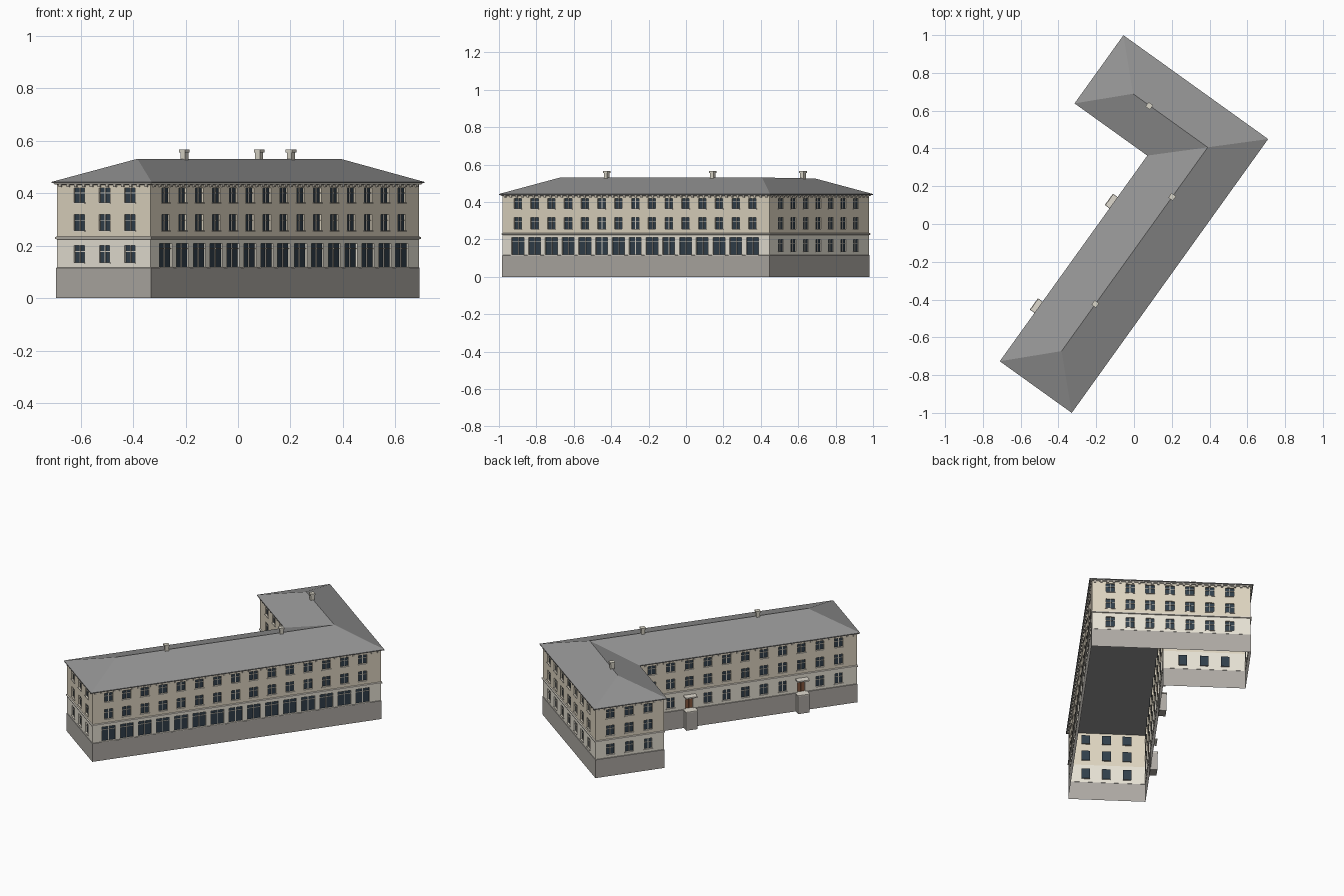
import bpy, bmesh, math
from mathutils import Matrix, Vector

if "Cube" in bpy.data.objects:
    bpy.data.objects.remove(bpy.data.objects["Cube"])

# L-shaped footprint in a local frame (s along the long wing, t across), turned into place at the end
S, T, E, W = 1.784, 0.943, 1.34, 0.469
INSET = 0.0145
PLACE = Matrix.Translation((-0.3295, -1.0, 0)) @ Matrix.Rotation(math.radians(54.35), 4, 'Z')

COLORS = {
    "plinth": (0.42, 0.40, 0.37), "ground_floor_walls": (0.80, 0.76, 0.66),
    "upper_walls": (0.73, 0.66, 0.53), "trim": (0.74, 0.70, 0.62),
    "window_bars": (0.66, 0.62, 0.54), "window_glass": (0.03, 0.05, 0.07),
    "doors": (0.24, 0.10, 0.05), "roof": (0.30, 0.30, 0.30),
    "porches": (0.42, 0.40, 0.37), "chimneys": (0.70, 0.67, 0.58),
    "brackets": (0.55, 0.51, 0.44),
}
parts = {name: bmesh.new() for name in COLORS}


def face(part, pts):
    bm = parts[part]
    bm.faces.new([bm.verts.new(p) for p in pts])


def outline(d):
    return [(d, d), (S - d, d), (S - d, T - d), (E + d, T - d), (E + d, W - d), (d, W - d)]


def sweep(part, profile):
    # profile of (inset, z) run round the whole footprint, bottom to top
    for (d0, z0), (d1, z1) in zip(profile, profile[1:]):
        lo, hi = outline(d0), outline(d1)
        for i in range(6):
            j = (i + 1) % 6
            face(part, [(*lo[i], z0), (*lo[j], z0), (*hi[j], z1), (*hi[i], z1)])


class Facade:
    def __init__(self, i):
        o = outline(INSET)
        self.p, q = Vector(o[i]), Vector(o[(i + 1) % 6])
        self.length = (q - self.p).length
        self.d = (q - self.p).normalized()
        self.n = Vector((self.d.y, -self.d.x))

    def at(self, a, z, out=0.0):
        v = self.p + self.d * a + self.n * out
        return (v.x, v.y, z)

    def panel(self, part, a0, a1, z0, z1, out=0.0):
        face(part, [self.at(a0, z0, out), self.at(a1, z0, out), self.at(a1, z1, out), self.at(a0, z1, out)])

    def box(self, part, a0, a1, z0, z1, o0, o1):
        self.panel(part, a0, a1, z0, z1, o1)
        self.sides(part, a0, a1, z0, z1, o0, o1)

    def sides(self, part, a0, a1, z0, z1, o0, o1):
        c = [(a0, z0), (a1, z0), (a1, z1), (a0, z1)]
        for (a, z), (b, y) in zip(c, c[1:] + c[:1]):
            face(part, [self.at(a, z, o0), self.at(b, y, o0), self.at(b, y, o1), self.at(a, z, o1)])

    def wall(self, part, z0, z1, holes):
        # grid of wall panels leaving the openings free
        xs = sorted({0, self.length, *[v for h in holes for v in h[:2]]})
        zs = sorted({z0, z1, *[v for h in holes for v in h[2:]]})
        for a, b in zip(xs, xs[1:]):
            for y, z in zip(zs, zs[1:]):
                ma, mz = (a + b) / 2, (y + z) / 2
                if not any(h[0] < ma < h[1] and h[2] < mz < h[3] for h in holes):
                    self.panel(part, a, b, y, z)
        for h in holes:  # reveals, wound to face into the opening
            self.sides(part, *h, 0.0, -0.008)

    def window(self, a0, a1, z0, z1, split):
        self.panel("window_glass", a0, a1, z0, z1, -0.008)
        m, t = (a0 + a1) / 2, z0 + (z1 - z0) * split
        self.box("window_bars", m - .002, m + .002, z0, z1, -.008, -.004)
        self.box("window_bars", a0, a1, t - .0015, t + .0015, -.008, -.004)
        self.box("trim", a0 - .004, a1 + .004, z0 - .004, z0, 0, .004)

    def door(self, a0, a1, z0, z1):
        self.panel("doors", a0, a1, z0, z1 - .015, -.008)
        self.panel("window_glass", a0, a1, z1 - .015, z1, -.008)
        m = (a0 + a1) / 2
        self.box("doors", m - .002, m + .002, z0, z1, -.008, -.005)
        self.box("porches", m - .034, m + .034, 0, .112, 0, .042)
        self.box("trim", m - .037, m + .037, .112, .118, 0, .045)
        self.box("trim", m - .036, m + .036, .198, .206, 0, .042)


# Facades: first column, spacing, count, big ground windows, door columns
LAYOUT = [
    (.0985, .1103, 15, True, ()), (.1055, .1147, 7, False, ()), (.09, .115, 3, False, ()),
    (.115, .122, 3, False, ()), (.0945, .1135, 11, False, (2, 8)), (.1045, .1185, 3, False, ()),
]
for i, (first, step, count, big, doors) in enumerate(LAYOUT):
    f = Facade(i)
    ground, upper = [], []
    for k in range(count):
        a = first + step * k
        if k in doors:
            h = (a - .023, a + .023, .118, .192)
            f.door(*h)
        elif big:
            h = (a - .04, a + .04, .119, .209)
            f.window(*h, .78)
        else:
            h = (a - .024, a + .024, .136, .2)
            f.window(*h, .65)
        ground.append(h)
        for z0, z1 in ((.257, .318), (.365, .42)):
            u = (a - .025, a + .025, z0, z1)
            f.window(*u, .65)
            upper.append(u)
    f.wall("ground_floor_walls", .115, .228, ground)
    f.wall("upper_walls", .228, .44, upper)
    # brackets under the cornice
    n = round(f.length / .037)
    for k in range(n):
        a = (k + .5) * f.length / n
        f.box("brackets", a - .006, a + .006, .423, .434, 0, .007)

# Plinth, string course and cornice
sweep("plinth", [(.0125, 0), (.0125, .115), (INSET, .117)])
sweep("trim", [(INSET, .224), (.009, .226), (.009, .232), (INSET, .235)])
sweep("trim", [(INSET, .432), (.008, .434), (.004, .44)])

# Hipped roof with eave edge and flat underside
sweep("roof", [(0, .438), (0, .443)])
eave = [(*p, .443) for p in outline(0)]
B, C, D, E1, F, A = eave
r1, r2, r3 = (.2345, .2345, .531), (1.562, .2345, .531), (1.562, .721, .526)
for pts in ((B, C, r2, r1), (C, D, r3, r2), (D, E1, r3), (E1, F, r2, r3), (F, A, r1, r2), (A, B, r1)):
    face("roof", pts)
face("roof", [(*p, .438) for p in reversed(outline(0))])

# Chimneys on the ridges
for s, t in ((.541, .2345), (1.239, .2345), (1.56, .614)):
    for w, z0, z1 in ((.022, .50, .556), (.029, .556, .566)):
        bmesh.ops.create_cube(parts["chimneys"], size=1, matrix=Matrix.Translation((s, t, (z0 + z1) / 2))
                              @ Matrix.Diagonal((w, w, z1 - z0, 1)))

# Write every part to its own object
for name, bm in parts.items():
    bmesh.ops.remove_doubles(bm, verts=bm.verts, dist=1e-5)
    bm.transform(PLACE)
    if name in ("roof", "chimneys"):
        bmesh.ops.recalc_face_normals(bm, faces=bm.faces)
    me = bpy.data.meshes.new(name)
    bm.to_mesh(me)
    bm.free()
    mat = bpy.data.materials.new(name)
    mat.diffuse_color = (*COLORS[name], 1)
    mat.use_nodes = True
    mat.node_tree.nodes["Principled BSDF"].inputs["Base Color"].default_value = mat.diffuse_color
    me.materials.append(mat)
    bpy.context.collection.objects.link(bpy.data.objects.new(name, me))
